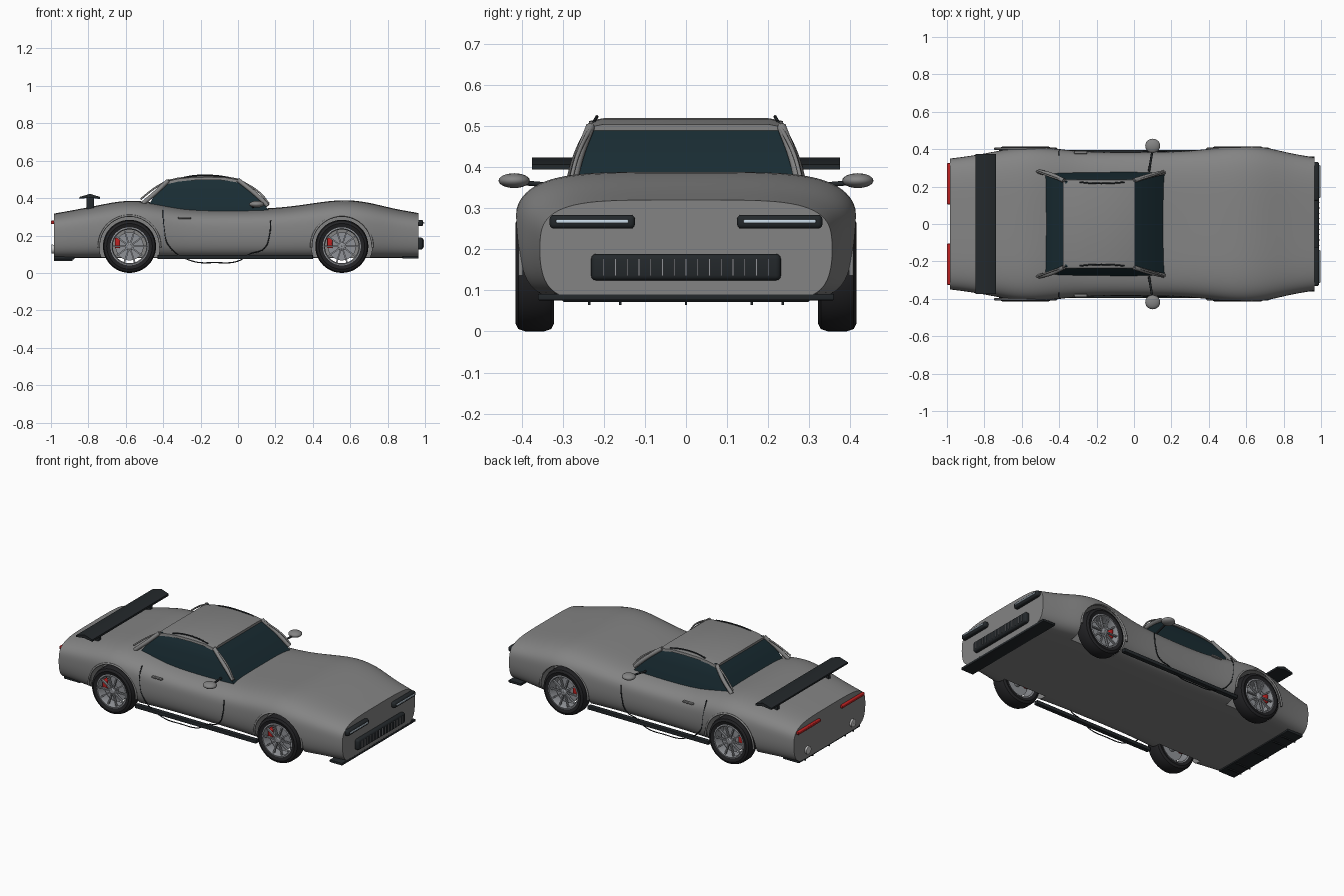
import bpy, bmesh, math
from mathutils import Vector, Matrix

if "Cube" in bpy.data.objects:
    bpy.data.objects.remove(bpy.data.objects["Cube"])


def material(name, rgb):
    m = bpy.data.materials.new(name)
    m.diffuse_color = (*rgb, 1)
    m.use_nodes = True
    m.node_tree.nodes["Principled BSDF"].inputs["Base Color"].default_value = m.diffuse_color
    return m


PAINT = material("grey_paint", (0.23, 0.23, 0.23))
DARK = material("dark_trim", (0.017, 0.021, 0.024))
RUBBER = material("rubber", (0.016, 0.016, 0.018))
GLASS = material("tinted_glass", (0.010, 0.026, 0.034))
RED = material("red", (0.5, 0.015, 0.015))
LAMP = material("lamp", (0.6, 0.72, 0.82))
SILVER = material("silver", (0.28, 0.29, 0.31))
CHROME = material("chrome", (0.6, 0.61, 0.63))


def add(name, bm, mat=None):
    bmesh.ops.recalc_face_normals(bm, faces=bm.faces)
    me = bpy.data.meshes.new(name)
    bm.to_mesh(me)
    bm.free()
    ob = bpy.data.objects.new(name, me)
    bpy.context.collection.objects.link(ob)
    if mat:
        me.materials.append(mat)
    return ob


def loft(bm, rings):
    rows = [[bm.verts.new(p) for p in r] for r in rings]
    n = len(rows[0])
    for a, b in zip(rows, rows[1:]):
        for i in range(n):
            bm.faces.new((a[i], a[(i + 1) % n], b[(i + 1) % n], b[i]))
    return [bm.faces.new(rows[0]), bm.faces.new(rows[-1])]


def box(name, lo, hi, mat, bevel=0.0):
    bm = bmesh.new()
    lo, hi = Vector(lo), Vector(hi)
    bmesh.ops.create_cube(bm, size=1, matrix=Matrix.Translation((lo + hi) / 2) @ Matrix.Diagonal((*(hi - lo), 1)))
    if bevel:
        bmesh.ops.bevel(bm, geom=bm.edges[:], offset=bevel, segments=3, affect='EDGES', profile=0.5)
    return add(name, bm, mat)


def lathe(name, profile, centre, side, mat, seg=48):
    # closed (radius, y) profile revolved around the wheel axis
    bm = bmesh.new()
    cx, cy, cz = centre
    rings = [[bm.verts.new((cx + r * math.cos(t), cy + side * y, cz + r * math.sin(t))) for r, y in profile]
             for t in [2 * math.pi * i / seg for i in range(seg)]]
    n = len(profile)
    for i in range(seg):
        a, b = rings[i], rings[(i + 1) % seg]
        for j in range(n):
            k = (j + 1) % n
            bm.faces.new((a[j], a[k], b[k], b[j]))
    return add(name, bm, mat)


def tube(name, pts, r, mat, smooth=True):
    cu = bpy.data.curves.new(name, 'CURVE')
    cu.dimensions, cu.bevel_depth, cu.bevel_resolution = '3D', r, 2
    cu.use_fill_caps = True
    if smooth:
        sp = cu.splines.new('BEZIER')
        sp.bezier_points.add(len(pts) - 1)
        sp.resolution_u = 6
        for p, co in zip(sp.bezier_points, pts):
            p.co, p.handle_left_type, p.handle_right_type = co, 'AUTO', 'AUTO'
    else:
        sp = cu.splines.new('POLY')
        sp.points.add(len(pts) - 1)
        for p, co in zip(sp.points, pts):
            p.co = (*co, 1)
    ob = bpy.data.objects.new(name, cu)
    bpy.context.collection.objects.link(ob)
    if mat:
        cu.materials.append(mat)
    return ob


WX, WZ = (-0.58, 0.555), 0.142

# Body: lofted stations (x, half width, top height)
stations = [(-.985, .35, .317), (-.9, .36, .332), (-.75, .385, .36), (-.6, .418, .392), (-.45, .407, .378),
            (-.3, .388, .345), (-.1, .383, .34), (.1, .385, .342), (.25, .388, .35), (.4, .40, .372),
            (.56, .424, .395), (.7, .413, .378), (.82, .38, .345), (.965, .356, .32)]
half = [(0, 1), (.35, 1), (.62, .99), (.82, .94), (.94, .84), (.99, .72), (1, .56), (1, .4),
        (.98, .22), (.93, .09), (.84, .01), (.7, 0), (0, 0)]
section = half + [(-y, z) for y, z in half[-2:0:-1]]
bm = bmesh.new()
caps = loft(bm, [[(x, w * y, .08 + (h - .08) * z) for y, z in section] for x, w, h in stations])
crease = bm.edges.layers.float.new('crease_edge')
for f in caps:
    for e in f.edges:
        e[crease] = 1.0
body = add("body", bm, PAINT)
body.modifiers.new("smooth", 'SUBSURF').levels = 2

# Wheel wells cut out of the body
bm = bmesh.new()
for x in WX:
    for s in (1, -1):
        bmesh.ops.create_cone(bm, cap_ends=True, segments=48, radius1=.162, radius2=.162, depth=.3,
                              matrix=Matrix.Translation((x, s * .44, WZ)) @ Matrix.Rotation(math.pi / 2, 4, 'X'))
cutter = add("wheel_well_cutter", bm, PAINT)
cutter.hide_render = True
cut = body.modifiers.new("wells", 'BOOLEAN')
cut.operation, cut.object, cut.solver = 'DIFFERENCE', cutter, 'EXACT'
dg = bpy.context.evaluated_depsgraph_get()
mesh = bpy.data.meshes.new_from_object(body.evaluated_get(dg))
body.modifiers.clear()
body.data = mesh
bpy.data.objects.remove(cutter)

# Cabin glass and crowned roof
bm = bmesh.new()
loft(bm, [[(a, -w, z), (b, -w, z), (b, w, z), (a, w, z)] for a, b, w, z in
          ((-.5, .17, .277, .33), (-.435, .08, .258, .43), (-.365, -.005, .228, .497))])
add("cabin_glass", bm, GLASS)
bm = bmesh.new()
loft(bm, [[(x, -.238, z - .018), (x, -.236, z - .003), (x, -.2, z + .004), (x, .2, z + .004),
           (x, .236, z - .003), (x, .238, z - .018)] for x, z in
          ((-.38, .492), (-.32, .506), (-.25, .513), (-.16, .515), (-.07, .513), (.005, .5))])
add("roof", bm, PAINT)

for s in (1, -1):
    # Pillars and roof rails
    tube("front_pillar", [(.16, s * .276, .36), (.09, s * .26, .425), (0, s * .233, .497)], .012, PAINT)
    tube("rear_pillar", [(-.51, s * .28, .37), (-.44, s * .262, .43), (-.375, s * .232, .492)], .012, PAINT)
    tube("front_pillar_trim", [(.165, s * .28, .37), (.12, s * .265, .425), (.0, s * .228, .502)], .005, PAINT)
    tube("rear_pillar_trim", [(-.52, s * .282, .395), (-.45, s * .255, .45), (-.37, s * .228, .498)], .005, PAINT)
    tube("roof_rail", [(-.29, s * .224, .51), (-.23, s * .218, .52), (-.12, s * .218, .52), (-.05, s * .224, .51)],
         .004, DARK)
    # Mirrors
    bm = bmesh.new()
    bmesh.ops.create_uvsphere(bm, u_segments=24, v_segments=12, radius=1,
                              matrix=Matrix.Translation((.1, s * .418, .367)) @ Matrix.Diagonal((.04, .038, .018, 1)))
    add("mirror", bm, PAINT)
    tube("mirror_stalk", [(.08, s * .28, .352), (.1, s * .4, .362)], .006, DARK, False)
    # Door seam and handle
    seam = [(-.4, .368, .335), (-.4, .389, .295), (-.395, .397, .24), (-.37, .392, .145), (-.25, .388, .065),
            (-.12, .387, .055), (0, .387, .063), (.06, .387, .1), (.14, .387, .13), (.168, .388, .2),
            (.175, .387, .28)]
    tube("door_seam", [(x, s * y, z) for x, y, z in seam], .003, DARK)
    box("door_handle", (-.32, s * .383 - .008, .289), (-.25, s * .383 + .008, .299), PAINT, .003)
    # Side skirts
    box("side_skirt", (-.43, s * .382 - .014, .074), (.4, s * .382 + .014, .096), DARK, .003)
    # Headlights, tail lights, exhausts, spoiler posts
    box("headlight_housing", (.95, s * .228 - .104, .25), (.99, s * .228 + .104, .284), DARK, .011)
    box("headlight_bar", (.98, s * .228 - .088, .263), (.996, s * .228 + .088, .273), LAMP, .003)
    box("tail_light", (-1, s * .215 - .11, .261), (-.97, s * .215 + .11, .279), RED, .004)
    pipe = lathe("exhaust", [(.001, -.02), (.022, -.02), (.024, .02), (.001, .02)], (0, 0, 0), 1, CHROME, 24)
    pipe.rotation_euler = (0, 0, math.pi / 2)
    pipe.location = (-.977, s * .22, .127)
    box("spoiler_post", (-.81, s * .25 - .012, .33), (-.77, s * .25 + .012, .405), DARK, .003)

    for x in WX:
        c = (x, s * .368, WZ)
        # Wheel arch trim
        arc = [math.radians(-2 + 184 * i / 24) for i in range(25)]
        tube("arch_trim", [(x + .164 * math.cos(t), s * .402, WZ + .164 * math.sin(t)) for t in arc], .006, PAINT, False)
        # Tyre, rim barrel, brake disc, hub
        lathe("tyre", [(.1, -.04), (.122, -.047), (.136, -.04), (.142, -.022), (.142, .022), (.136, .04),
                       (.122, .047), (.1, .04)], c, s, RUBBER)
        lathe("rim", [(.095, -.04), (.102, -.042), (.102, .042), (.095, .044), (.09, .035)], c, s, SILVER)
        lathe("brake_disc", [(.001, -.005), (.075, -.005), (.075, .005), (.001, .005)], c, s, SILVER)
        lathe("hub", [(.001, -.03), (.02, -.03), (.022, .035), (.012, .042), (.001, .042)], c, s, SILVER, 24)
        # Ten spokes
        bm = bmesh.new()
        for i in range(10):
            m = (Matrix.Translation((x, s * .4, WZ)) @ Matrix.Rotation(math.pi * i / 5, 4, 'Y')
                 @ Matrix.Translation((.055, 0, 0)) @ Matrix.Diagonal((.085, .012, .008, 1)))
            bmesh.ops.create_cube(bm, size=1, matrix=m)
        add("spokes", bm, SILVER)
        # Brake caliper
        box("brake_caliper", (x - .078, s * .37 - .02, WZ - .01), (x - .05, s * .37 + .02, WZ + .045), RED, .005)

# Grille with slats
box("grille", (.95, -.231, .124), (.99, .231, .189), DARK, .013)
for i in range(15):
    y = -.2 + i * .4 / 14
    box("grille_slat", (.985, y - .002, .135), (.995, y + .002, .178), SILVER)

# Front splitter, rear diffuser with fins
box("front_splitter", (.88, -.36, .076), (.966, .36, .091), DARK, .003)
box("rear_diffuser", (-.985, -.3, .072), (-.875, .3, .09), DARK, .003)
for y in (-.235, -.16, 0, .16, .235):
    box("diffuser_fin", (-.985, y - .003, .065), (-.885, y + .003, .095), DARK)

# Spoiler wing
bm = bmesh.new()
wing = [(-.848, .396), (-.848, .406), (-.79, .423), (-.738, .406), (-.738, .394), (-.79, .403)]
loft(bm, [[(x, y, z) for x, z in wing] for y in (-.375, .375)])
add("spoiler_wing", bm, DARK)

# Smooth shading with crisp edges
bpy.ops.object.select_all(action='DESELECT')
for ob in bpy.data.objects:
    if ob.type == 'MESH':
        ob.select_set(True)
bpy.context.view_layer.objects.active = body
bpy.ops.object.shade_smooth_by_angle(angle=math.radians(35))
